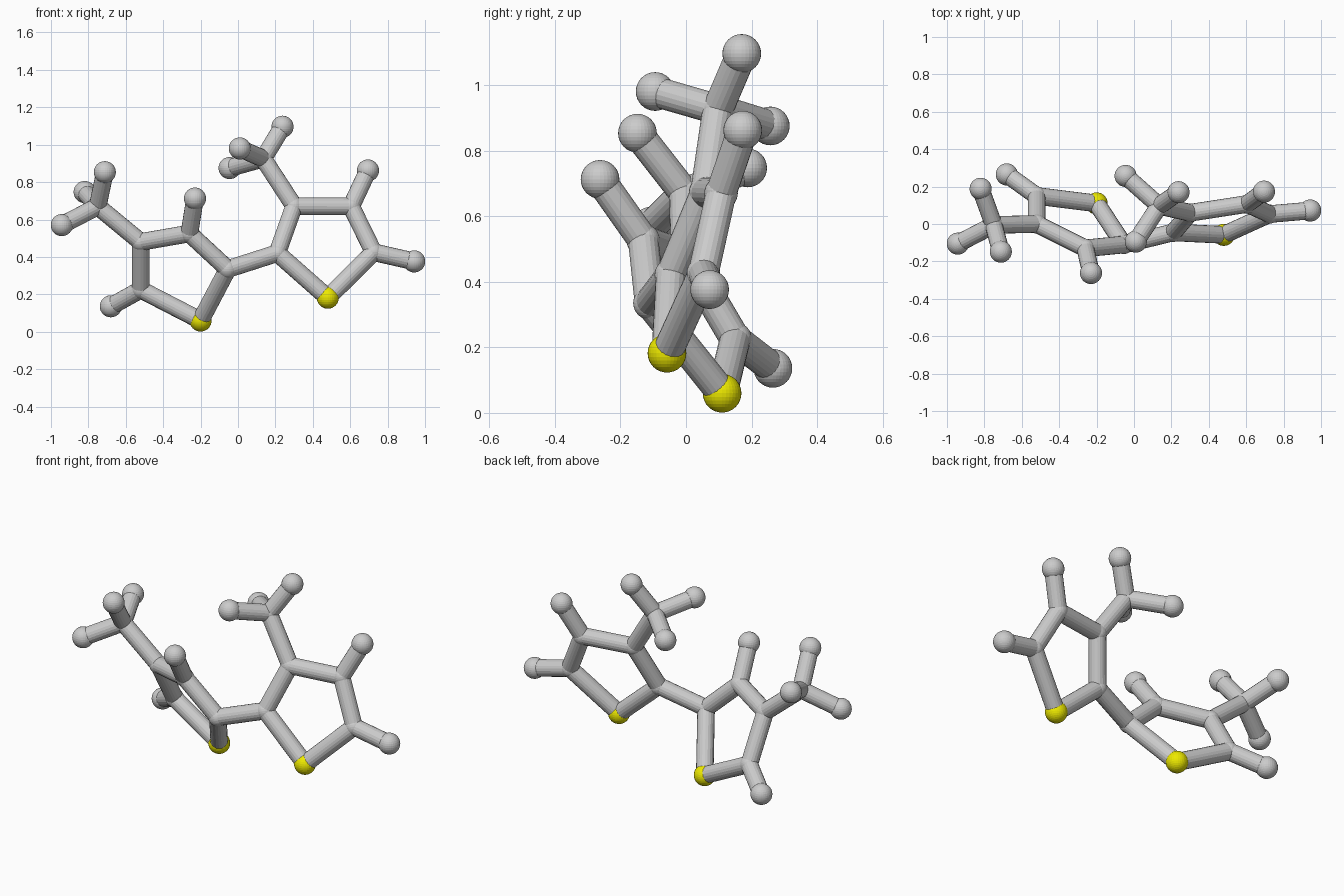
import bpy
from mathutils import Vector

if "Cube" in bpy.data.objects:
    bpy.data.objects.remove(bpy.data.objects["Cube"])

BOND_R = 0.047
RADIUS = {"carbon": 0.051, "hydrogen": 0.059, "sulfur": 0.059}

# Atom centres: first letter gives the kind (c carbon, h hydrogen, s sulfur)
atoms = {
    # left ring
    "s1": (-0.20, 0.11, 0.06), "c1": (-0.52, 0.15, 0.225), "c2": (-0.52, 0.0, 0.48),
    "c3": (-0.26, -0.13, 0.525), "c4": (-0.055, -0.11, 0.335),
    "h1": (-0.68, 0.265, 0.136), "h3": (-0.23, -0.262, 0.712),
    # left methyl
    "c5": (-0.75, -0.005, 0.67), "h5a": (-0.942, -0.105, 0.57),
    "h5b": (-0.712, -0.148, 0.853), "h5c": (-0.82, 0.188, 0.747),
    # right ring
    "s2": (0.48, -0.058, 0.182), "c6": (0.21, -0.045, 0.42), "c7": (0.30, 0.06, 0.672),
    "c8": (0.605, 0.107, 0.67), "c9": (0.725, 0.053, 0.425),
    "h8": (0.695, 0.173, 0.862), "h9": (0.942, 0.072, 0.376),
    # right methyl
    "c10": (0.135, 0.097, 0.925), "h10a": (0.238, 0.17, 1.096),
    "h10b": (0.01, -0.094, 0.98), "h10c": (-0.045, 0.257, 0.875),
}
bonds = ("s1-c1 c1-c2 c2-c3 c3-c4 c4-s1 c1-h1 c3-h3 c2-c5 c5-h5a c5-h5b c5-h5c "
         "c4-c6 s2-c6 c6-c7 c7-c8 c8-c9 c9-s2 c8-h8 c9-h9 c7-c10 "
         "c10-h10a c10-h10b c10-h10c").split()

yellow = bpy.data.materials.new("yellow")
yellow.diffuse_color = (0.85, 0.82, 0.0, 1)
yellow.use_nodes = True
yellow.node_tree.nodes["Principled BSDF"].inputs["Base Color"].default_value = yellow.diffuse_color

# Atoms
kinds = {"c": "carbon", "h": "hydrogen", "s": "sulfur"}
for key, pos in atoms.items():
    kind = kinds[key[0]]
    bpy.ops.mesh.primitive_uv_sphere_add(segments=32, ring_count=16,
                                         radius=RADIUS[kind], location=pos)
    ob = bpy.context.object
    ob.name = f"{kind}_atom_{key[1:]}"
    if kind == "sulfur":
        ob.data.materials.append(yellow)

# Bonds: cylinders between atom centres
for pair in bonds:
    a, b = (Vector(atoms[k]) for k in pair.split("-"))
    d = b - a
    bpy.ops.mesh.primitive_cylinder_add(vertices=20, radius=BOND_R, depth=d.length,
                                        location=(a + b) / 2, end_fill_type='NOTHING')
    ob = bpy.context.object
    ob.rotation_mode = 'QUATERNION'
    ob.rotation_quaternion = d.to_track_quat('Z', 'Y')
    ob.name = "bond_" + pair.replace("-", "_")
